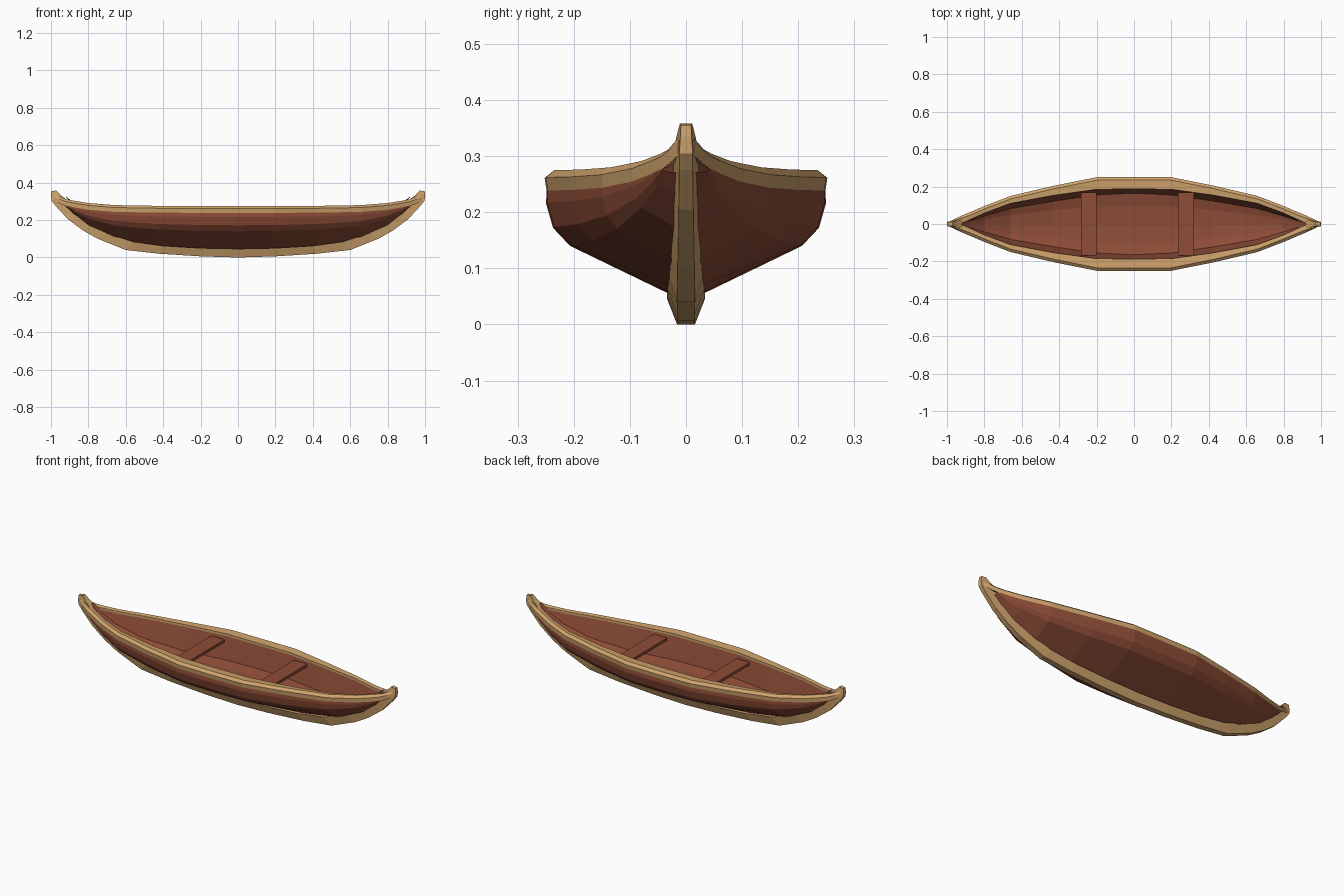
import bpy, bmesh, math

if "Cube" in bpy.data.objects:
    bpy.data.objects.remove(bpy.data.objects["Cube"])


def material(name, rgb):
    m = bpy.data.materials.new(name)
    m.diffuse_color = (*rgb, 1)
    m.use_nodes = True
    m.node_tree.nodes["Principled BSDF"].inputs["Base Color"].default_value = m.diffuse_color
    return m


RED = material("red brown wood", (0.275, 0.075, 0.039))
TAN = material("tan trim", (0.62, 0.365, 0.15))


def loft(name, rings, mat, closed=False, flip=False, cap=False):
    """Skin one quarter of the boat from midship to bow, then mirror it."""
    bm = bmesh.new()
    rows = [[bm.verts.new(p) for p in ring] for ring in rings]
    n = len(rows[0])
    for a, b in zip(rows, rows[1:]):
        for j in range(n if closed else n - 1):
            k = (j + 1) % n
            f = [a[j], b[j], b[k], a[k]]
            bm.faces.new(f[::-1] if flip else f)
    if cap:
        bm.faces.new(rows[-1][::-1] if flip else rows[-1])
    me = bpy.data.meshes.new(name)
    bm.to_mesh(me)
    bm.free()
    me.materials.append(mat)
    ob = bpy.data.objects.new(name, me)
    bpy.context.collection.objects.link(ob)
    mod = ob.modifiers.new("mirror", 'MIRROR')
    mod.use_axis = (True, True, False)
    mod.merge_threshold = 0.0005
    return ob


# Stations: x, rim half width, opening half width, rim top z, hull bottom z
stations = [
    (0.00, 0.252, 0.187, 0.274, 0.040),
    (0.20, 0.250, 0.185, 0.275, 0.043),
    (0.43, 0.204, 0.153, 0.276, 0.057),
    (0.66, 0.150, 0.110, 0.280, 0.095),
    (0.80, 0.096, 0.058, 0.291, 0.160),
    (0.88, 0.062, 0.022, 0.304, 0.225),
    (0.92, 0.045, 0.005, 0.312, 0.268),
]

# Outer hull skin
profile = [(0, 0), (0.82, 0.5), (0.94, 0.66), (0.99, 0.88), (0.985, 1)]
outer = []
for x, w, i, t, k in stations:
    top = t - 0.034
    outer.append([(x, f * w, k + g * max(top - k, 0.004)) for f, g in profile])
loft("hull_outside", outer, RED, flip=True)

# Inner hull skin with a flat floor that narrows towards the tips
inner = []
for x, w, i, t, k in stations:
    floor, top = max(k + 0.055, 0.118), t - 0.012
    h = max(top - floor, 0.004)
    edge = 0.88 - 0.2 * x
    inner.append([(x, f * i, floor + g * h)
                  for f, g in ((0, 0), (0.6 * edge, 0.04), (edge, 0.14), (1.02, 1))])
loft("hull_inside", inner, RED)

# Gunwale running round the top and rising at the tips
rim = []
for x, w, i, t, k in stations + [(0.955, 0.029, 0.001, 0.325, 0.3),
                                 (0.985, 0.014, 0.001, 0.338, 0.3)]:
    c = min(0.016, w * 0.3)
    rim.append([(x, w - c, t), (x, w, t - 0.013), (x, w * 0.985, t - 0.037),
                (x, i, t - 0.016), (x, i, t - 0.003)])
loft("gunwale", rim, TAN, closed=True, cap=True)

# Keel and stem: outer x, z, half width, then inner x, z, half width
keel = [
    (0.00, 0.000, 0.016, 0.00, 0.046, 0.034),
    (0.20, 0.006, 0.016, 0.20, 0.050, 0.034),
    (0.42, 0.020, 0.016, 0.40, 0.062, 0.033),
    (0.60, 0.040, 0.016, 0.56, 0.084, 0.030),
    (0.75, 0.100, 0.015, 0.70, 0.128, 0.026),
    (0.83, 0.145, 0.014, 0.79, 0.180, 0.024),
    (0.91, 0.205, 0.013, 0.85, 0.230, 0.023),
    (0.975, 0.275, 0.012, 0.89, 0.280, 0.022),
    (0.998, 0.305, 0.012, 0.925, 0.316, 0.021),
    (1.00, 0.335, 0.010, 0.95, 0.335, 0.017),
    (0.998, 0.355, 0.009, 0.971, 0.358, 0.011),
]
rings = [[(a, 0, b), (a, c, b), (d, f, e), (d, 0, e)] for a, b, c, d, e, f in keel]
loft("keel_and_stems", rings, TAN, flip=True, cap=True)

# Two thin plank seats just under the gunwale
for name, x in (("seat_left", -0.243), ("seat_right", 0.278)):
    bpy.ops.mesh.primitive_cube_add(size=1, location=(x, 0, 0.238))
    ob = bpy.context.object
    ob.name = name
    ob.scale = (0.083, 0.335, 0.016)
    ob.data.materials.append(RED)
    b = ob.modifiers.new("bevel", 'BEVEL')
    b.width = 0.004
    b.segments = 1
